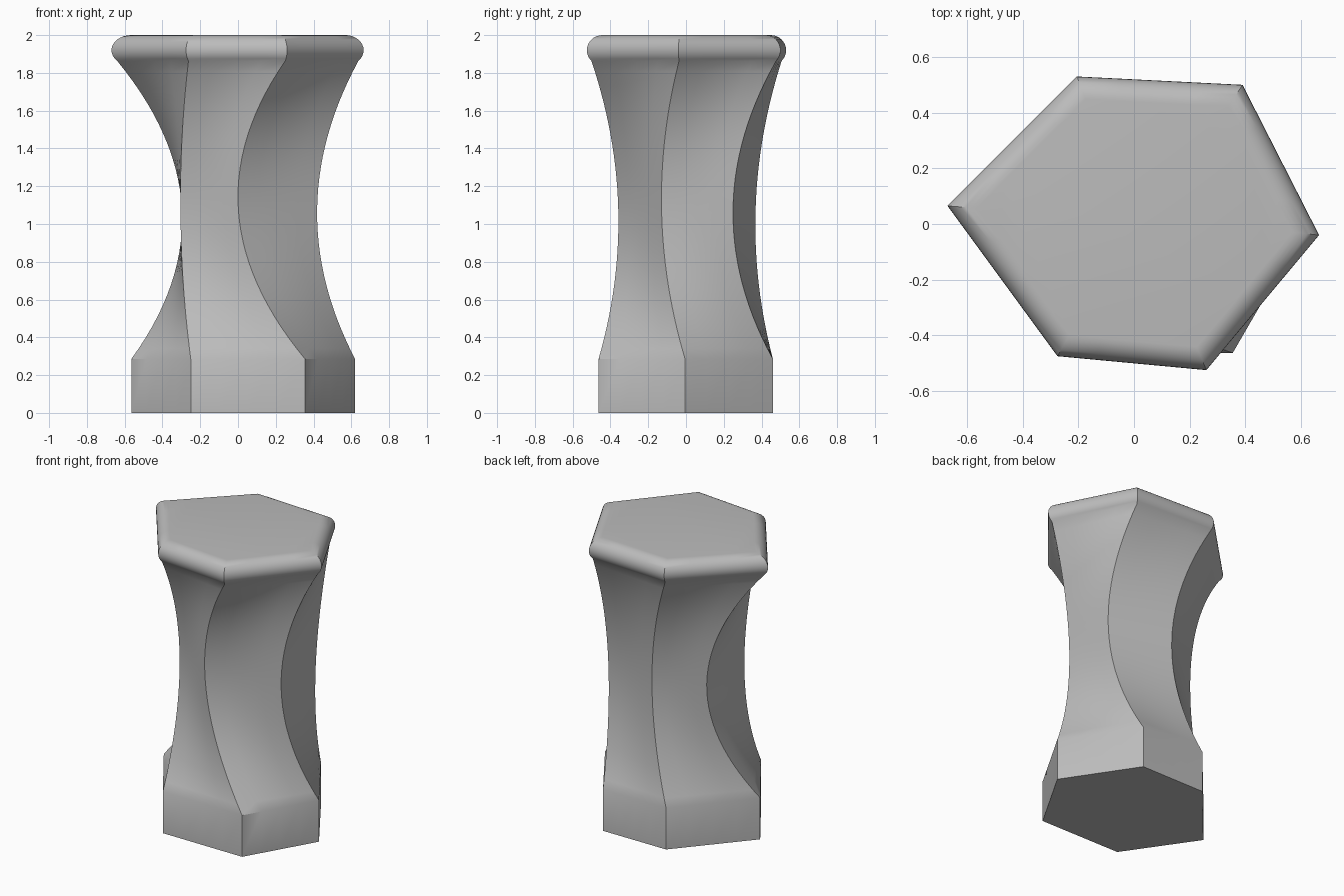
import bpy, bmesh, math
from mathutils import Vector

if "Cube" in bpy.data.objects:
    bpy.data.objects.remove(bpy.data.objects["Cube"])

# Hexagon outlines, counter-clockwise, same corner order
base = [(.62, -.005), (.31, .46), (-.17, .46), (-.565, 0), (-.25, -.46), (.355, -.463)]
waist = [(.42, -.13), (.42, .25), (0, .37), (-.3, .2), (-.305, -.2), (0, -.36)]
rim = [(.665, -.04), (.39, .5), (-.205, .53), (-.67, .065), (-.275, -.475), (.26, -.525)]
base, waist, rim = ([Vector(p) for p in h] for h in (base, waist, rim))
BASE_Z, WAIST_Z, NECK_Z, RADIUS, TOP = .285, 1.12, 1.863, .08, 2.0
SPLIT = 4


def inset(pts, d):
    """Move every side of a convex polygon inward by d."""
    out = []
    for i, p in enumerate(pts):
        a = (p - pts[i - 1]).normalized()
        b = (pts[(i + 1) % len(pts)] - p).normalized()
        n = Vector((-a.y - b.y, a.x + b.x)).normalized()
        out.append(p + n * d / n.dot(Vector((-a.y, a.x))))
    return out


def blend(z):
    """Quadratic curve of each corner through base, waist and neck."""
    zs = (BASE_Z, WAIST_Z, NECK_Z)
    w = [math.prod((z - zj) / (zi - zj) for zj in zs if zj != zi) for zi in zs]
    return [a * w[0] + b * w[1] + c * w[2] for a, b, c in zip(base, waist, neck)]


neck = inset(rim, RADIUS * (1 - math.cos(math.pi / 4)))
sections = [(base, 0)]
# Curved body
for i in range(29):
    z = BASE_Z + (NECK_Z - BASE_Z) * i / 28
    sections.append((blend(z), z))
# Rounded rim
for i in range(1, 13):
    a = math.radians(-45 + 135 * i / 12)
    sections.append((inset(rim, RADIUS * (1 - math.cos(a))), TOP - RADIUS + RADIUS * math.sin(a)))

# Skin the sections
bm = bmesh.new()
rings = []
for pts, z in sections:
    ring = []
    for i, p in enumerate(pts):
        for k in range(SPLIT):
            q = p.lerp(pts[(i + 1) % 6], k / SPLIT)
            ring.append(bm.verts.new((q.x, q.y, z)))
    rings.append(ring)
for lo, hi in zip(rings, rings[1:]):
    for i in range(len(lo)):
        j = (i + 1) % len(lo)
        bm.faces.new((lo[i], lo[j], hi[j], hi[i]))
bm.faces.new(rings[-1])
bm.faces.new(rings[0][::-1])

mesh = bpy.data.meshes.new("hexagonal_stool")
bm.to_mesh(mesh)
bm.free()
stool = bpy.data.objects.new("hexagonal_stool", mesh)
bpy.context.collection.objects.link(stool)

# Single grey material
mat = bpy.data.materials.new("plain_grey")
mat.use_nodes = True
grey = (.5, .5, .5, 1)
mat.diffuse_color = grey
mat.node_tree.nodes["Principled BSDF"].inputs["Base Color"].default_value = grey
mesh.materials.append(mat)

bpy.context.view_layer.objects.active = stool
stool.select_set(True)
bpy.ops.object.shade_smooth_by_angle(angle=math.radians(32))
